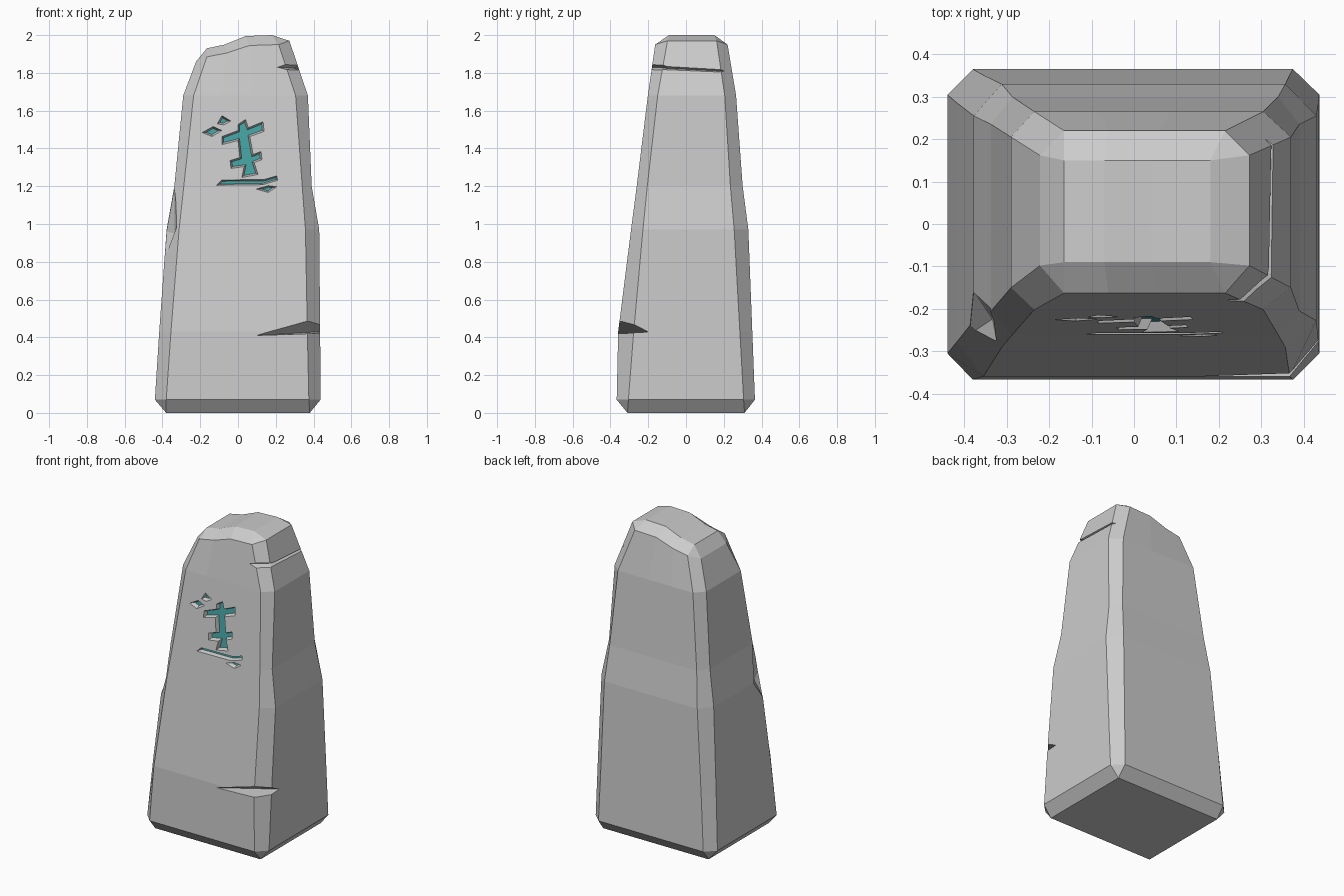
import bpy, bmesh

if "Cube" in bpy.data.objects:
    bpy.data.objects.remove(bpy.data.objects["Cube"])


def make_object(name, bm):
    bmesh.ops.recalc_face_normals(bm, faces=bm.faces)
    mesh = bpy.data.meshes.new(name)
    bm.to_mesh(mesh)
    bm.free()
    ob = bpy.data.objects.new(name, mesh)
    bpy.context.collection.objects.link(ob)
    return ob


def carve(target, cutter):
    cutter.hide_render = True
    mod = target.modifiers.new("carve", 'BOOLEAN')
    mod.operation = 'DIFFERENCE'
    mod.solver = 'EXACT'
    mod.object = cutter
    bpy.context.view_layer.objects.active = target
    bpy.ops.object.modifier_apply(modifier=mod.name)
    bpy.data.objects.remove(cutter)


def hull(name, points):
    bm = bmesh.new()
    for p in points:
        bm.verts.new(p)
    res = bmesh.ops.convex_hull(bm, input=bm.verts)
    loose = [v for v in bm.verts if not v.link_faces]
    bmesh.ops.delete(bm, geom=loose, context='VERTS')
    return make_object(name, bm)


# Standing stone: stacked chamfered rectangles
# z (or six heights from left to right), x: outer/inner left, inner/outer right,
# y: outer/inner front, inner/outer back
RINGS = [
    (0.00, -0.38, -0.38, 0.38, 0.38, -0.31, -0.31, 0.31, 0.31),
    (0.07, -0.44, -0.38, 0.375, 0.437, -0.367, -0.305, 0.305, 0.365),
    (0.43, -0.417, -0.355, 0.367, 0.435, -0.359, -0.277, 0.285, 0.351),
    (0.97, -0.378, -0.312, 0.357, 0.43, -0.291, -0.228, 0.255, 0.33),
    (1.20, -0.337, -0.287, 0.34, 0.39, -0.261, -0.205, 0.235, 0.30),
    (1.68, -0.29, -0.235, 0.305, 0.37, -0.202, -0.15, 0.205, 0.265),
    ((1.86, 1.885, 1.905, 1.945, 1.95, 1.97),
     -0.222, -0.165, 0.215, 0.272, -0.163, -0.098, 0.162, 0.22),
    ((1.93, 1.93, 1.95, 1.995, 2.0, 2.0),
     -0.165, -0.165, 0.18, 0.18, -0.09, -0.09, 0.15, 0.15),
]


def ring(z, xl, xli, xri, xr, yf, yfi, ybi, yb):
    zs = z if isinstance(z, tuple) else (z,) * 6
    front = [(xli + (xri - xli) * t, h)
             for t, h in zip((0, 0.275, 0.595, 1), zs[1:5])]
    return ([(x, yf, h) for x, h in front]
            + [(xr, yfi, zs[5]), (xr, ybi, zs[5])]
            + [(x, yb, h) for x, h in reversed(front)]
            + [(xl, ybi, zs[0]), (xl, yfi, zs[0])])


bm = bmesh.new()
loops = [[bm.verts.new(p) for p in ring(*r)] for r in RINGS]
for a, b in zip(loops, loops[1:]):
    for i in range(12):
        j = (i + 1) % 12
        bm.faces.new((a[i], a[j], b[j], b[i]))
bm.faces.new(loops[0])
top = loops[-1]
for i in range(3):
    bm.faces.new((top[i], top[i + 1], top[8 - i], top[9 - i]))
bmesh.ops.remove_doubles(bm, verts=bm.verts, dist=0.0005)
stone = make_object("standing_stone", bm)

# Lower crack across the front right corner
carve(stone, hull("lower_crack", [
    (0.10, -0.358, 0.41), (0.437, -0.20, 0.43),
    (0.10, -0.40, 0.41), (0.50, -0.20, 0.43),
    (0.38, -0.45, 0.425), (0.55, -0.32, 0.425),
    (0.38, -0.45, 0.535), (0.55, -0.32, 0.525)]))

# Upper crack: corner part, then along the right side
carve(stone, hull("upper_crack_corner", [
    (0.205, -0.185, 1.83), (0.312, -0.085, 1.825),
    (0.26, -0.26, 1.885), (0.40, -0.16, 1.885),
    (0.26, -0.26, 1.80), (0.40, -0.16, 1.80)]))
carve(stone, hull("upper_crack_side", [
    (0.294, -0.14, 1.826), (0.308, 0.225, 1.808),
    (0.42, -0.20, 1.885), (0.42, 0.24, 1.825),
    (0.42, -0.20, 1.795), (0.42, 0.24, 1.79)]))

# Chip on the front left corner
carve(stone, hull("corner_chip", [
    (-0.378, -0.16, 0.96), (-0.335, -0.225, 0.95), (-0.388, -0.26, 0.82),
    (-0.335, -0.20, 1.20), (-0.45, -0.16, 1.0), (-0.46, -0.36, 0.95),
    (-0.32, -0.30, 1.0)]))

# Carved marks on the sloping front face: outline (x, z) and wall inset
MARKS = [
    ([(0, 1.527), (0.04, 1.553), (0.055, 1.51), (0.133, 1.542), (0.138, 1.49),
      (0.063, 1.463), (0.08, 1.368), (0.122, 1.384), (0.127, 1.341),
      (0.085, 1.325), (0.106, 1.262), (0.02, 1.246), (0.032, 1.304),
      (-0.037, 1.294), (-0.042, 1.336), (0.01, 1.352), (0, 1.442),
      (-0.085, 1.42), (-0.085, 1.463), (0, 1.495)], 0.009),
    ([(-0.115, 1.205), (-0.085, 1.233), (0.14, 1.236), (0.205, 1.255),
      (0.21, 1.232), (0.13, 1.208)], 0.007),
    ([(-0.19, 1.484), (-0.132, 1.516), (-0.085, 1.495), (-0.137, 1.463)], 0.009),
    ([(-0.11, 1.53), (-0.085, 1.574), (-0.037, 1.545), (-0.075, 1.525)], 0.009),
    ([(0.095, 1.185), (0.16, 1.203), (0.206, 1.197), (0.16, 1.167)], 0.008),
]
DEPTH = 0.025


def front_y(z):
    return -0.261 + 0.123 * (z - 1.2)


cut, glow = bmesh.new(), bmesh.new()
for outline, inset in MARKS:
    outer = [cut.verts.new((x, front_y(z) - 0.04, z)) for x, z in outline]
    inner = [cut.verts.new((x, front_y(z), z)) for x, z in outline]
    n = len(outline)
    cut.faces.new(outer)
    for i in range(n):
        j = (i + 1) % n
        cut.faces.new((outer[i], inner[i], inner[j], outer[j]))
    floor = cut.faces.new(inner)
    cut.normal_update()
    bmesh.ops.inset_region(cut, faces=[floor], thickness=inset,
                           use_even_offset=True, use_boundary=True)
    bmesh.ops.translate(cut, verts=floor.verts, vec=(0, DEPTH, 0))
    # Coloured floor of each mark
    face = glow.faces.new([glow.verts.new((v.co.x, v.co.y - 0.001, v.co.z))
                           for v in floor.verts])
    face.normal_update()
    if face.normal.y > 0:
        face.normal_flip()

carve(stone, make_object("mark_cutter", cut))

mesh = bpy.data.meshes.new("mark_floors")
glow.to_mesh(mesh)
glow.free()
floors = bpy.data.objects.new("mark_floors", mesh)
bpy.context.collection.objects.link(floors)
teal = bpy.data.materials.new("teal")
teal.diffuse_color = (0.06, 0.36, 0.36, 1)
teal.use_nodes = True
teal.node_tree.nodes["Principled BSDF"].inputs["Base Color"].default_value = teal.diffuse_color
mesh.materials.append(teal)
